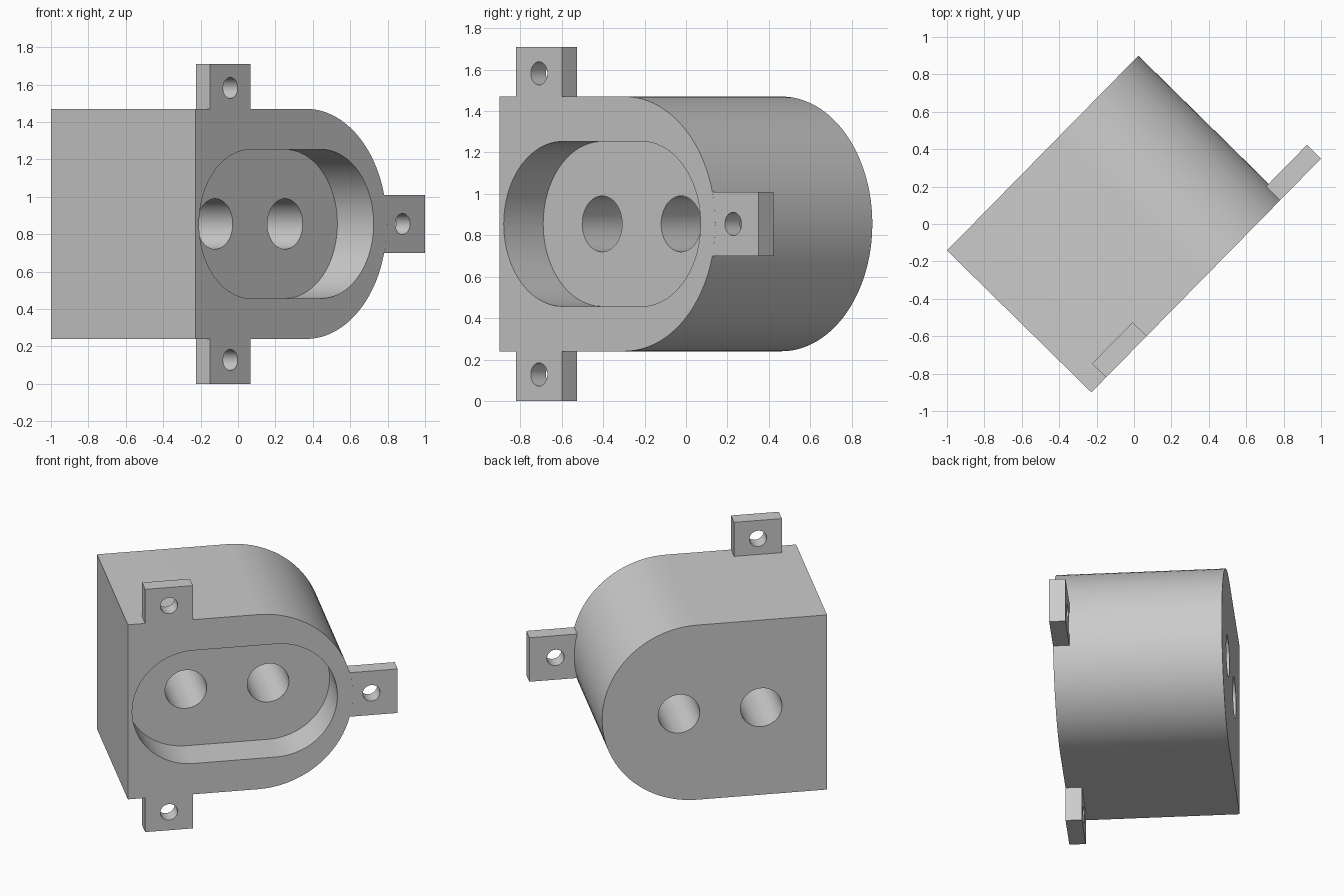
import bpy, bmesh
from math import sin, cos, pi, radians, asin, sqrt

if "Cube" in bpy.data.objects:
    bpy.data.objects.remove(bpy.data.objects["Cube"], do_unlink=True)

# Local frame: x along the socket face, y into the housing, z up
CORNER, TURN = (-0.228, -0.9, 0), radians(45.5)
MID, TOP = 0.855, 1.71
WIDTH, DEPTH, RADIUS = 1.46, 1.082, 0.615
TAB_THICK, TAB_HALF = 0.105, 0.155
TIP = 1.752

grey = bpy.data.materials.new("grey")
grey.use_nodes = True
colour = (0.6, 0.6, 0.6, 1)
grey.diffuse_color = colour
grey.node_tree.nodes["Principled BSDF"].inputs["Base Color"].default_value = colour


def arc(cx, cz, r, start, end, steps=48):
    return [(cx + r * cos(start + (end - start) * i / steps),
             cz + r * sin(start + (end - start) * i / steps)) for i in range(steps + 1)]


def circle(cx, cz, r):
    return arc(cx, cz, r, 0, 2 * pi, 64)[:-1]


def rectangle(x0, x1, z0, z1):
    return [(x0, z0), (x1, z0), (x1, z1), (x0, z1)]


def prism(name, profile, y0, y1):
    """Extrude an x-z profile from y0 to y1."""
    bm = bmesh.new()
    face = bm.faces.new([bm.verts.new((x, y0, z)) for x, z in profile])
    moved = bmesh.ops.extrude_face_region(bm, geom=[face])["geom"]
    bmesh.ops.translate(bm, vec=(0, y1 - y0, 0),
                        verts=[g for g in moved if isinstance(g, bmesh.types.BMVert)])
    bmesh.ops.recalc_face_normals(bm, faces=bm.faces)
    mesh = bpy.data.meshes.new(name)
    bm.to_mesh(mesh)
    bm.free()
    mesh.materials.append(grey)
    obj = bpy.data.objects.new(name, mesh)
    obj.location = CORNER
    obj.rotation_euler.z = TURN
    bpy.context.collection.objects.link(obj)
    return obj


def cut(obj, cutters):
    """Subtract each cutter, then shade the rounded walls smooth."""
    bpy.context.view_layer.update()
    bpy.ops.object.select_all(action='DESELECT')
    obj.select_set(True)
    bpy.context.view_layer.objects.active = obj
    for cutter in cutters:
        cutter.hide_render = True
        mod = obj.modifiers.new("cut", 'BOOLEAN')
        mod.operation, mod.solver, mod.object = 'DIFFERENCE', 'EXACT', cutter
        bpy.ops.object.modifier_apply(modifier=mod.name)
        bpy.data.objects.remove(cutter, do_unlink=True)
    bpy.ops.object.shade_smooth_by_angle(angle=radians(30))


# Housing: square on one side, fully rounded on the other
outline = [(0, MID + RADIUS), (0, MID - RADIUS)]
outline += arc(WIDTH - RADIUS, MID, RADIUS, -pi / 2, pi / 2)
housing = prism("housing", outline, 0, DEPTH)

# Stadium-shaped recess and two through bores
slot_r, slot_left, slot_right, bores = 0.398, 0.028, 1.36, (0.427, 0.961)
slot = arc(slot_right - slot_r, MID, slot_r, -pi / 2, pi / 2)
slot += arc(slot_left + slot_r, MID, slot_r, pi / 2, 3 * pi / 2)
cut(housing, [prism("recess_cutter", slot, -0.1, 0.272)]
    + [prism("bore_cutter", circle(x, MID, 0.135), 0.1, DEPTH + 0.1) for x in bores])


# Mounting tabs, flush with the front face, each with a screw hole
def tab(name, profile, hole_x, hole_z):
    obj = prism(name, profile, 0, TAB_THICK)
    cut(obj, [prism("screw_cutter", circle(hole_x, hole_z, 0.056), -0.1, TAB_THICK + 0.1)])


tab_x, reach = 0.267, 0.128
tab("top_tab", rectangle(tab_x - TAB_HALF, tab_x + TAB_HALF, MID + RADIUS, TOP),
    tab_x, TOP - reach)
tab("bottom_tab", rectangle(tab_x - TAB_HALF, tab_x + TAB_HALF, 0, MID - RADIUS),
    tab_x, reach)

# The side tab's inner edge follows the rounded housing wall
bend = asin(TAB_HALF / RADIUS)
side = [(TIP, MID - TAB_HALF), (TIP, MID + TAB_HALF)]
side += arc(WIDTH - RADIUS, MID, RADIUS, bend, -bend, 12)
tab("side_tab", side, 1.581, MID)
